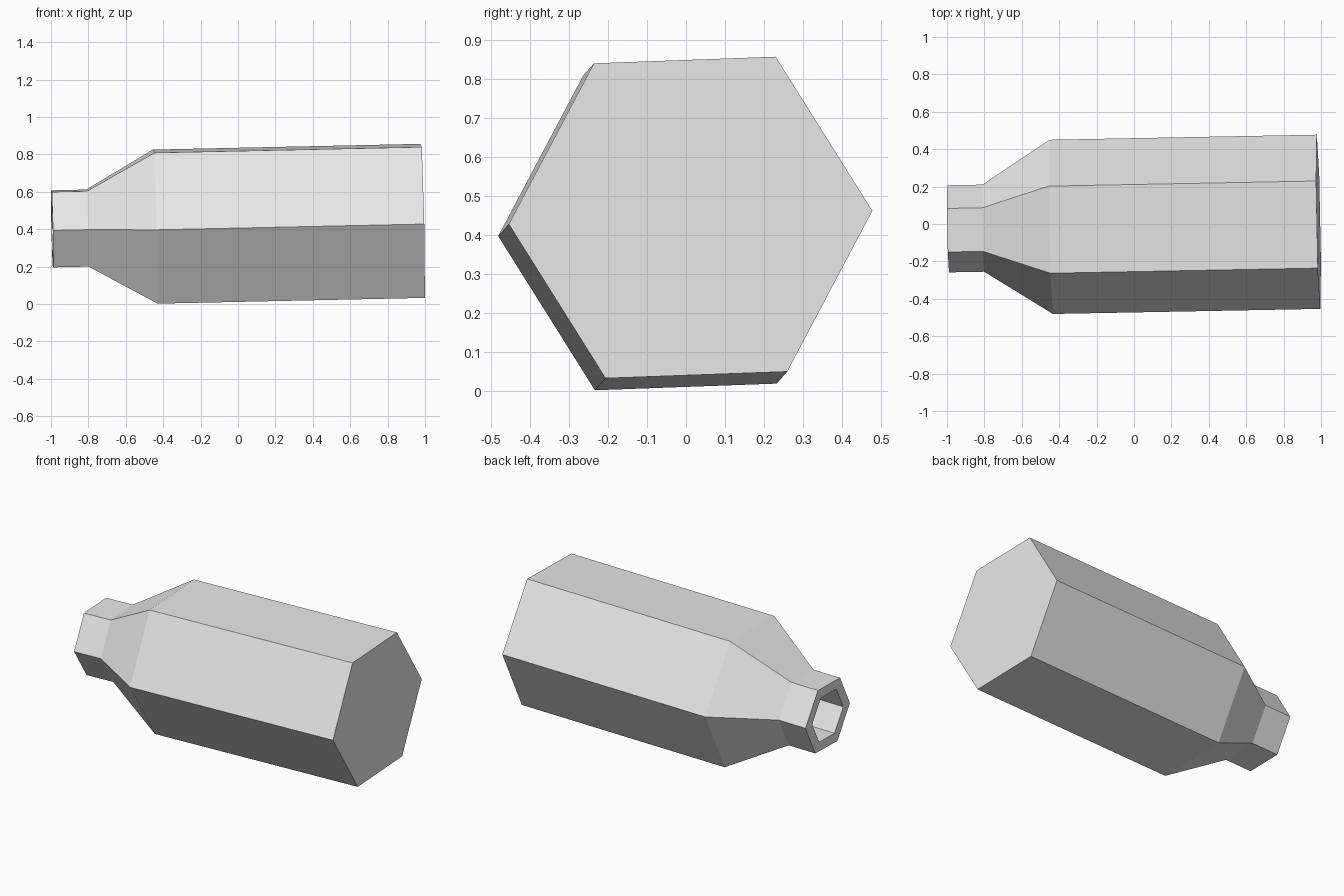
import bpy
import bmesh
from math import cos, sin, pi, radians
from mathutils import Matrix, Vector

cube = bpy.data.objects.get("Cube")
if cube:
    bpy.data.objects.remove(cube, do_unlink=True)

SIDES = 6
ROLL = radians(2.1)

grey = bpy.data.materials.new("light_grey")
grey.use_nodes = True
colour = (0.8, 0.8, 0.8, 1)
grey.diffuse_color = colour
grey.node_tree.nodes["Principled BSDF"].inputs["Base Color"].default_value = colour

# Outside from base to mouth, then back down the hollow: (position along axis, radius)
profile = [(0.987, 0.466), (-0.443, 0.466), (-0.806, 0.233), (-0.994, 0.233),
           (-0.994, 0.163), (-0.79, 0.163), (-0.42, 0.396), (0.92, 0.396)]


def hex_ring(bm, x, r):
    angles = [ROLL + 2 * pi * k / SIDES for k in range(SIDES)]
    return [bm.verts.new((x, r * cos(a), r * sin(a))) for a in angles]


# Hexagonal bottle with a hollow neck
bm = bmesh.new()
rings = [hex_ring(bm, x, r) for x, r in profile]
for a, b in zip(rings, rings[1:]):
    for k in range(SIDES):
        n = (k + 1) % SIDES
        bm.faces.new((a[k], a[n], b[n], b[k]))
bm.faces.new(rings[0])
bm.faces.new(rings[-1])
bmesh.ops.recalc_face_normals(bm, faces=bm.faces)

# Lay the bottle along a slightly tilted axis
tilt = Vector((1, 0, 0)).rotation_difference(Vector((1, 0.019, 0.0215)))
bm.transform(Matrix.Translation((0, -0.007, 0.4235)) @ tilt.to_matrix().to_4x4())

mesh = bpy.data.meshes.new("bottle")
bm.to_mesh(mesh)
bm.free()
mesh.materials.append(grey)
bottle = bpy.data.objects.new("bottle", mesh)
bpy.context.collection.objects.link(bottle)
